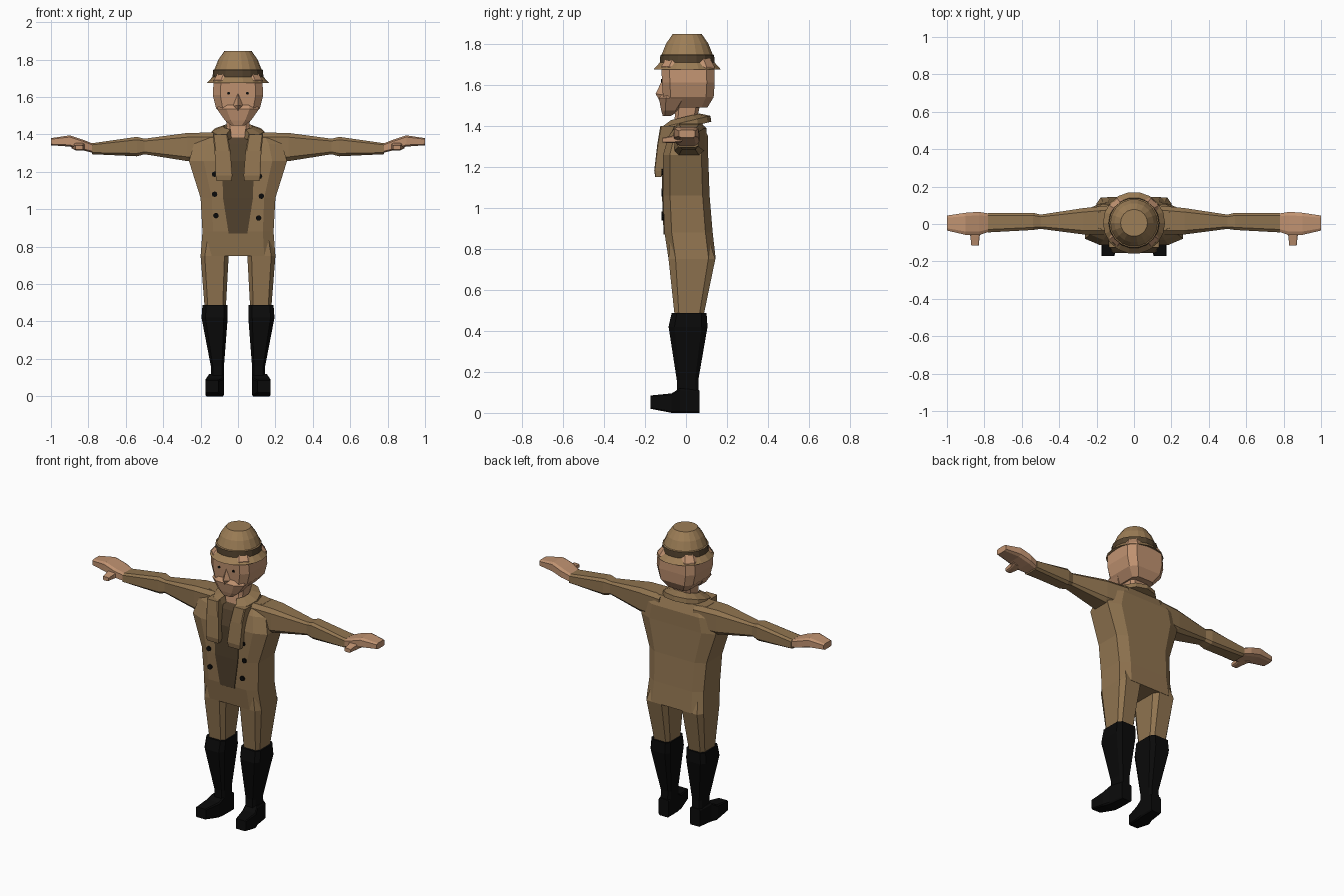
import bpy, bmesh, math
from mathutils import Matrix


def material(name, rgb):
    m = bpy.data.materials.new(name)
    m.diffuse_color = (*rgb, 1)
    return m


COAT = material("coat brown", (0.28, 0.175, 0.08))
HAT = material("hat tan", (0.34, 0.21, 0.095))
SKIN = material("skin", (0.53, 0.29, 0.165))
DARK = material("dark brown", (0.085, 0.054, 0.027))
BLACK = material("black", (0.003, 0.003, 0.003))


def finish(bm, name, mats, mirror=False):
    bmesh.ops.recalc_face_normals(bm, faces=bm.faces)
    me = bpy.data.meshes.new(name)
    bm.to_mesh(me)
    bm.free()
    ob = bpy.data.objects.new(name, me)
    bpy.context.collection.objects.link(ob)
    for m in mats:
        me.materials.append(m)
    if mirror:
        mod = ob.modifiers.new("Mirror", 'MIRROR')
        mod.use_mirror_merge = False
    return ob


def skin_rings(rings):
    bm = bmesh.new()
    loops = [[bm.verts.new(p) for p in r] for r in rings]
    n = len(loops[0])
    for a, b in zip(loops, loops[1:]):
        for i in range(n):
            j = (i + 1) % n
            bm.faces.new((a[i], a[j], b[j], b[i]))
    bm.faces.new(loops[0])
    bm.faces.new(loops[-1])
    return bm


def loft(name, axis, sections, mat, mirror=False, c=0.3):
    """Bevelled-box sections (t, a0, a1, b0, b1) joined along an axis."""
    rings = []
    for t, a0, a1, b0, b1 in sections:
        ca, cb, ra, rb = (a0 + a1) / 2, (b0 + b1) / 2, (a1 - a0) / 2, (b1 - b0) / 2
        k = 1 - c
        ring = []
        for u, v in ((1, -k), (1, k), (k, 1), (-k, 1), (-1, k), (-1, -k), (-k, -1), (k, -1)):
            p = [ca + u * ra, cb + v * rb]
            p.insert("xyz".index(axis), t)
            ring.append(p)
        rings.append(ring)
    return finish(skin_rings(rings), name, [mat], mirror)


def disc(name, x, y, z, r, depth, mat):
    bm = bmesh.new()
    bmesh.ops.create_cone(bm, cap_ends=True, segments=8, radius1=r, radius2=r, depth=depth,
                          matrix=Matrix.Translation((x, y, z)) @ Matrix.Rotation(math.pi / 2, 4, 'X'))
    return finish(bm, name, [mat])


# coat body, trouser legs and sleeves
loft("coat_body", 'z', [
    (0.75, -0.20, 0.20, -0.085, 0.145), (0.88, -0.19, 0.19, -0.105, 0.13),
    (1.06, -0.20, 0.20, -0.112, 0.115), (1.257, -0.262, 0.262, -0.112, 0.108),
    (1.35, -0.235, 0.235, -0.085, 0.107), (1.41, -0.19, 0.19, -0.04, 0.08)], COAT)
loft("leg", 'z', [
    (0.47, 0.065, 0.178, -0.055, 0.085), (0.75, 0.05, 0.20, -0.085, 0.143),
    (0.85, 0.03, 0.185, -0.08, 0.11)], COAT, True)
loft("sleeve", 'x', [
    (0.12, -0.06, 0.10, 1.26, 1.41), (0.27, -0.056, 0.085, 1.257, 1.408),
    (0.50, -0.026, 0.05, 1.294, 1.377), (0.54, -0.032, 0.06, 1.283, 1.387),
    (0.78, -0.045, 0.06, 1.294, 1.353)], COAT, True)

# hands
loft("hand", 'x', [
    (0.77, -0.04, 0.055, 1.30, 1.348), (0.83, -0.06, 0.065, 1.315, 1.372),
    (0.90, -0.058, 0.06, 1.335, 1.395), (1.0, -0.035, 0.045, 1.342, 1.38)], SKIN, True)
loft("thumb", 'y', [
    (-0.115, 0.83, 0.87, 1.318, 1.342), (-0.065, 0.825, 0.875, 1.315, 1.352),
    (-0.02, 0.80, 0.89, 1.32, 1.36)], SKIN, True)

# boots
loft("boot_shaft", 'z', [
    (0.04, 0.075, 0.145, -0.045, 0.065), (0.16, 0.075, 0.145, -0.045, 0.06),
    (0.42, 0.055, 0.195, -0.085, 0.105), (0.487, 0.055, 0.19, -0.07, 0.10)], BLACK, True)
loft("boot_foot", 'y', [
    (-0.172, 0.105, 0.175, 0.02, 0.085), (-0.07, 0.08, 0.175, 0.0, 0.095),
    (-0.03, 0.075, 0.16, 0.0, 0.12), (0.067, 0.075, 0.145, 0.0, 0.11)], BLACK, True, 0.15)

# shirt panel showing in the open coat front
rows = [(0.87, 0.05, -0.109), (1.06, 0.08, -0.117), (1.257, 0.085, -0.117),
        (1.35, 0.07, -0.09), (1.41, 0.05, -0.045)]
finish(skin_rings([[(-w, y, z), (w, y, z), (w, y + 0.008, z), (-w, y + 0.008, z)]
                   for z, w, y in rows]), "shirt_panel", [DARK])

# lapels hanging from the collar
loft("lapel", 'z', [
    (1.15, 0.035, 0.115, -0.15, -0.12), (1.18, 0.03, 0.12, -0.155, -0.11),
    (1.31, 0.04, 0.125, -0.14, -0.09), (1.40, 0.055, 0.135, -0.125, -0.05)], COAT, True, 0.15)

# collar: tilted band round the neck, open at the front
rings = []
for i in range(11):
    a = math.radians(-60 + 30 * i)
    ring = []
    for r, h in ((0.07, -0.02), (0.145, -0.025), (0.14, 0.005), (0.08, 0.03)):
        y = -0.01 + r * 0.92 * math.sin(a)
        ring.append((r * math.cos(a), y, 1.415 + 0.24 * y + h))
    rings.append(ring)
finish(skin_rings(rings), "collar", [COAT])

# coat buttons
for i, (x, z) in enumerate([(-0.125, 1.187), (-0.125, 1.08), (-0.118, 0.966),
                            (0.115, 1.176), (0.125, 1.07), (0.11, 0.953)]):
    disc(f"button_{i + 1}", x, -0.112, z, 0.015, 0.016, BLACK)

# neck and head
loft("neck", 'z', [(1.35, -0.07, 0.07, -0.07, 0.06), (1.44, -0.06, 0.06, -0.055, 0.055),
                   (1.53, -0.07, 0.07, -0.05, 0.075)], SKIN)
loft("head", 'z', [
    (1.49, -0.075, 0.075, -0.09, 0.105), (1.54, -0.117, 0.117, -0.112, 0.135),
    (1.61, -0.135, 0.135, -0.117, 0.14), (1.69, -0.13, 0.13, -0.12, 0.138),
    (1.74, -0.10, 0.10, -0.09, 0.11)], SKIN)
loft("chin", 'z', [
    (1.447, -0.035, 0.035, -0.113, -0.075), (1.475, -0.07, 0.07, -0.121, -0.03),
    (1.535, -0.112, 0.112, -0.132, 0.02), (1.56, -0.10, 0.10, -0.112, 0.02)], SKIN, False, 0.45)
bm = bmesh.new()
top, tip, left, right, low = [bm.verts.new(p) for p in (
    (0, -0.115, 1.625), (0, -0.148, 1.556), (-0.03, -0.11, 1.55), (0.03, -0.11, 1.55), (0, -0.128, 1.52))]
for f in ((top, left, tip), (top, tip, right), (tip, left, low), (tip, low, right),
          (top, right, left), (left, right, low)):
    bm.faces.new(f)
finish(bm, "nose", [SKIN])
for side in (-1, 1):
    disc("eye_right" if side < 0 else "eye_left", side * 0.05, -0.118, 1.62, 0.008, 0.008, BLACK)

# hat: turned profile, with the band coloured by height
N = 18
profile = [(0.11, 1.70), (0.166, 1.675), (0.136, 1.708), (0.133, 1.745),
           (0.126, 1.748), (0.105, 1.80), (0.072, 1.847)]
bm = skin_rings([[(r * math.cos(2 * math.pi * i / N), 0.006 + r * math.sin(2 * math.pi * i / N), z)
                  for i in range(N)] for r, z in profile])
for f in bm.faces:
    zs = [v.co.z for v in f.verts]
    if min(zs) > 1.705 and max(zs) < 1.746:
        f.material_index = 1
finish(bm, "hat", [HAT, DARK])
